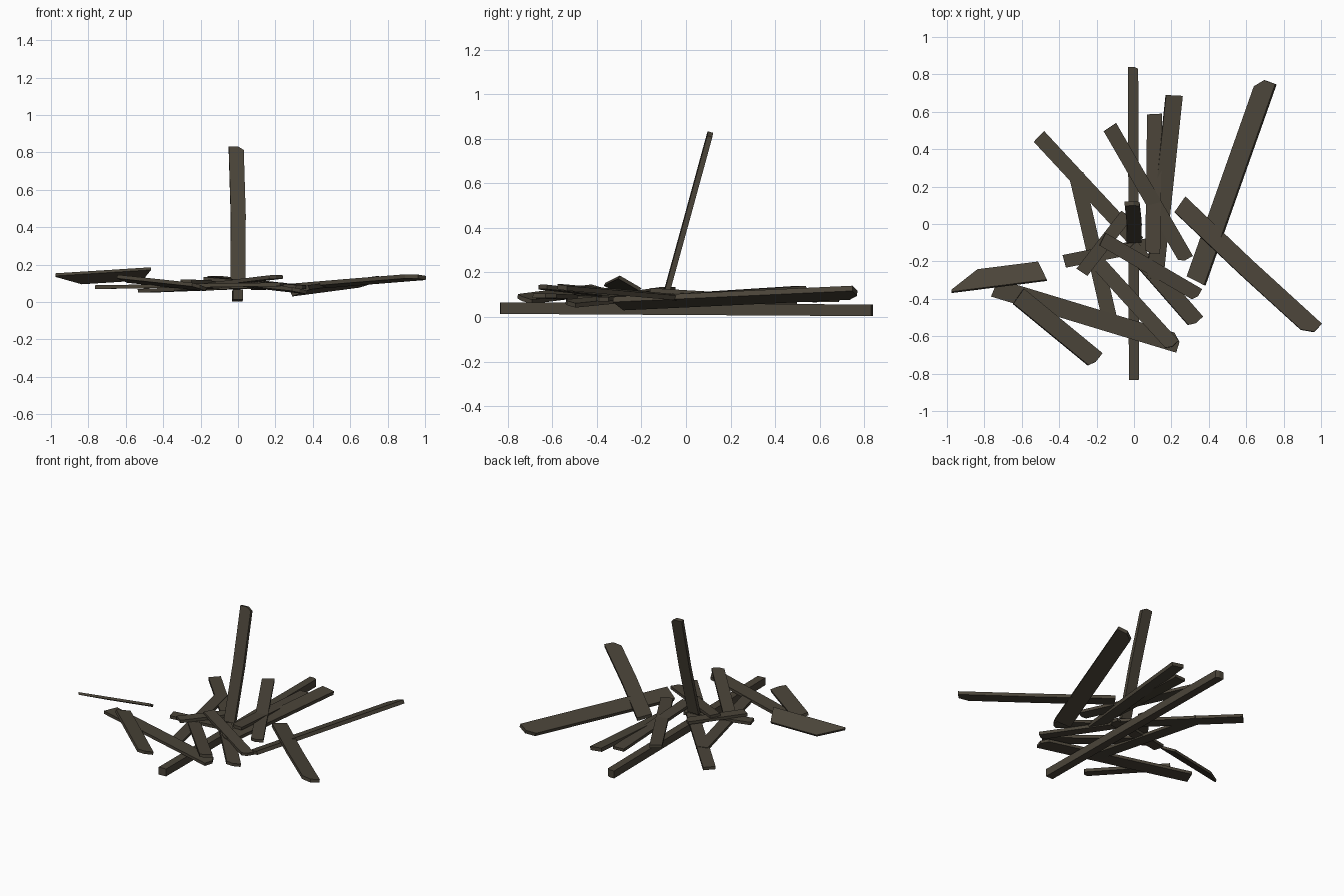
import bpy
import bmesh
import math
from mathutils import Vector

default = bpy.data.objects.get("Cube")
if default:
    bpy.data.objects.remove(default, do_unlink=True)

wood = bpy.data.materials.new("weathered dark wood")
wood.use_nodes = True
colour = (0.068, 0.057, 0.04, 1)
wood.diffuse_color = colour
shader = wood.node_tree.nodes["Principled BSDF"]
shader.inputs["Base Color"].default_value = colour
shader.inputs["Roughness"].default_value = 0.9


def plank(name, start, end, width=0.08, thick=0.02, roll=0, cut=0.02, chop=0.4, bend=0):
    """Board between two points with one corner of its far end sawn off."""
    a, b = Vector(start), Vector(end)
    along = (b - a).normalized()
    flat = along.cross(Vector((0, 0, 1))).normalized()
    normal = flat.cross(along)
    angle = math.radians(roll)
    side = flat * math.cos(angle) + normal * math.sin(angle)
    up = side.cross(along)
    length, half = (b - a).length, width / 2
    sign = -1 if cut < 0 else 1
    outline = [
        (0, -half), (length / 2, bend - half), (length, -half),
        (length, half - width * chop), (length - abs(cut), half),
        (length / 2, bend + half), (abs(cut) / 4, half),
    ]
    bm = bmesh.new()
    verts = [bm.verts.new(a + along * u + side * v * sign - up * thick / 2)
             for u, v in outline]
    face = bm.faces.new(verts)
    grown = bmesh.ops.extrude_face_region(bm, geom=[face])["geom"]
    bmesh.ops.translate(bm, vec=up * thick,
                        verts=[g for g in grown if isinstance(g, bmesh.types.BMVert)])
    bmesh.ops.recalc_face_normals(bm, faces=bm.faces)
    mesh = bpy.data.meshes.new(name)
    bm.to_mesh(mesh)
    bm.free()
    mesh.materials.append(wood)
    obj = bpy.data.objects.new(name, mesh)
    bpy.context.collection.objects.link(obj)
    return obj


# Ground beam and the upright board
plank("ground_beam", (0, -.835, .04), (-.005, .84, .03), .055, .052, cut=.01)
plank("upright_board", (0, -.09, .1), (-.01, .11, .83), .08, .024, bend=.006)

# Large outer boards
plank("back_left_board", (.33, -.31, .06), (.71, .765, .11), .11, .025, roll=20, cut=-.05)
plank("front_left_board", (.24, .11, .075), (.97, -.57, .135), .1, .022, roll=7, cut=.06, bend=.005)
plank("loose_right_board", (-.47, -.25, .152), (-.98, -.315, .12), .115, .016,
      roll=-28, cut=.15, chop=.9)
plank("front_right_board", (-.75, -.34, .08), (.24, -.64, .095), .1, cut=-.04)
plank("front_right_brace", (-.62, -.385, .125), (-.2, -.73, .08), .1, roll=14)
plank("back_right_board", (-.51, .47, .06), (.02, -.1, .08))

# Boards leaning over the middle
plank("right_cross_board", (-.31, .27, .07), (-.125, -.53, .085))
plank("back_cross_board", (-.13, .52, .13), (.28, -.19, .085))
plank("back_narrow_board", (.11, .59, .075), (.1, -.16, .12))
plank("back_wide_board", (.215, .69, .085), (.11, -.3, .09), .09, .025, roll=8)
plank("front_cross_board", (-.02, -.12, .1), (.335, -.525, .06), .09, roll=10)
plank("middle_board", (-.17, -.08, .125), (.345, -.38, .08), .075)
plank("front_leaning_board", (-.2, -.2, .085), (.21, -.65, .135), .08)

# Short scraps
plank("short_scrap", (-.28, -.26, .11), (-.04, .05, .105), .07)
plank("right_scrap", (-.375, -.2, .095), (.08, -.11, .08), .07)
